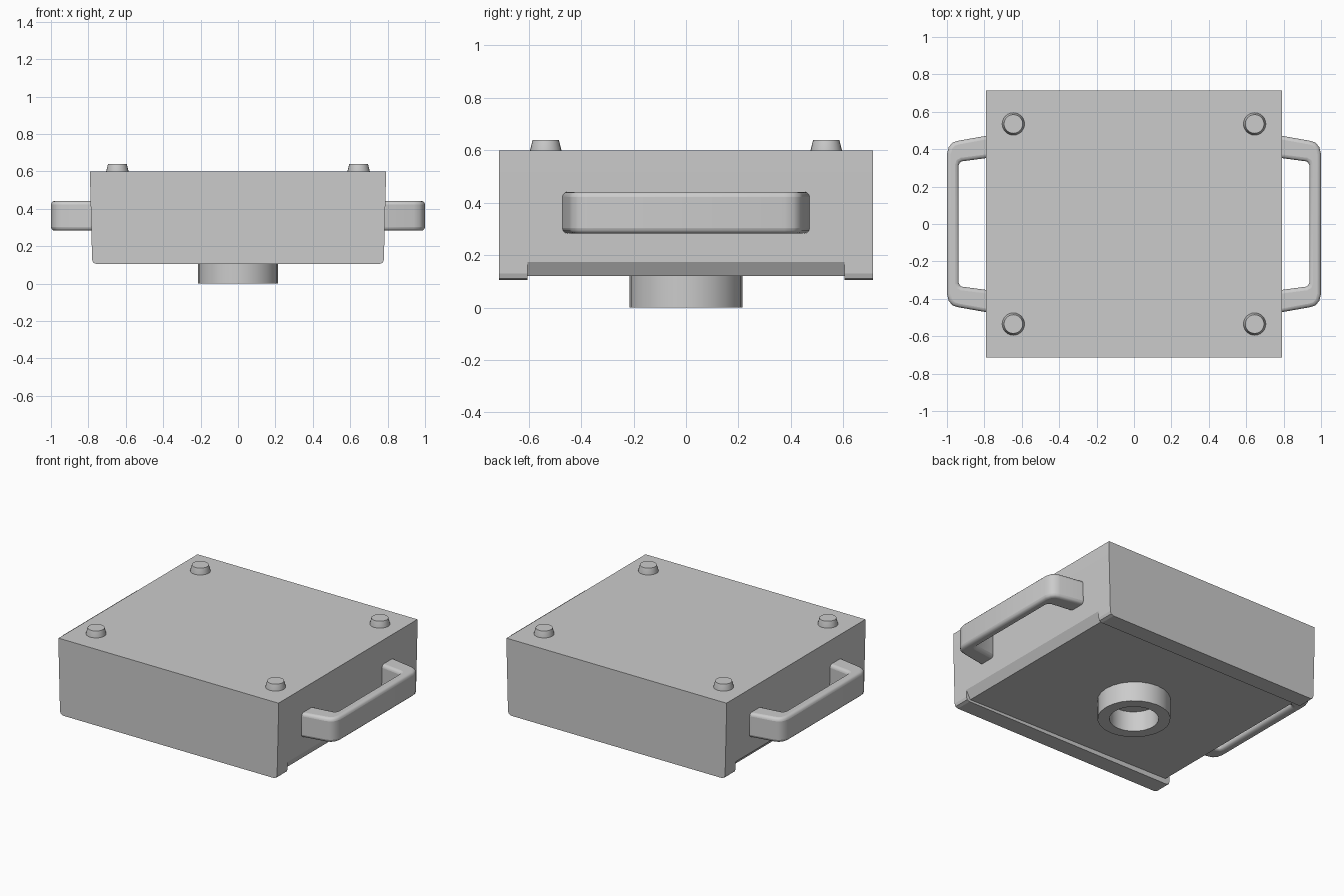
import bpy, bmesh, math

if "Cube" in bpy.data.objects:
    bpy.data.objects.remove(bpy.data.objects["Cube"])


def make_object(name, bm):
    bmesh.ops.recalc_face_normals(bm, faces=bm.faces)
    me = bpy.data.meshes.new(name)
    bm.to_mesh(me)
    bm.free()
    ob = bpy.data.objects.new(name, me)
    bpy.context.collection.objects.link(ob)
    return ob


def prism(name, outline, axis, a, b):
    """Extrude a 2D outline along y (outline is x,z) or z (outline is x,y)."""
    bm = bmesh.new()
    put = (lambda u, v, w: (u, w, v)) if axis == 'Y' else (lambda u, v, w: (u, v, w))
    face = bm.faces.new([bm.verts.new(put(u, v, a)) for u, v in outline])
    ext = bmesh.ops.extrude_face_region(bm, geom=[face])
    shift = (0, b - a, 0) if axis == 'Y' else (0, 0, b - a)
    verts = [g for g in ext['geom'] if isinstance(g, bmesh.types.BMVert)]
    bmesh.ops.translate(bm, vec=shift, verts=verts)
    return make_object(name, bm)


def lathe(name, profile, sides, x=0, y=0):
    """Closed ring or capped solid from a list of (radius, z)."""
    bm = bmesh.new()
    rings = [[bm.verts.new((r * math.cos(2 * math.pi * i / sides),
                            r * math.sin(2 * math.pi * i / sides), z))
              for i in range(sides)] for r, z in profile]
    for lo, hi in zip(rings, rings[1:]):
        for i in range(sides):
            j = (i + 1) % sides
            bm.faces.new((lo[i], lo[j], hi[j], hi[i]))
    for ring in (rings[0], rings[-1]):
        bm.faces.new(ring)
    ob = make_object(name, bm)
    ob.location = (x, y, 0)
    return ob


def activate(ob):
    bpy.ops.object.select_all(action='DESELECT')
    ob.select_set(True)
    bpy.context.view_layer.objects.active = ob


def smooth(ob):
    activate(ob)
    bpy.ops.object.shade_smooth_by_angle(angle=math.radians(35))


# Body: slightly tapered box with rounded lower corners
half = [(0.79, 0.60), (0.79, 0.52), (0.78, 0.13), (0.774, 0.112), (0.755, 0.105)]
body = prism("body", half + [(-x, z) for x, z in reversed(half)], 'Y', -0.713, 0.713)

# Recess between the two skids, with sloped ends
slot = [(0.85, 0.0), (0.85, 0.18), (0.784, 0.18), (0.75, 0.12),
        (-0.75, 0.14), (-0.784, 0.18), (-0.85, 0.18), (-0.85, 0.0)]
cutter = prism("slot_cutter", slot, 'Y', -0.605, 0.605)
cutter.hide_render = True
mod = body.modifiers.new("slot", 'BOOLEAN')
mod.operation = 'DIFFERENCE'
mod.solver = 'EXACT'
mod.object = cutter
activate(body)
bpy.ops.object.modifier_apply(modifier=mod.name)
bpy.data.objects.remove(cutter)

# Collar under the body
collar = lathe("bottom_collar",
               [(0.145, 0.15), (0.145, 0.0), (0.215, 0.0), (0.215, 0.15)], 24)
smooth(collar)

# Four pegs on top
for sx in (-1, 1):
    for sy in (-1, 1):
        peg = lathe("top_peg", [(0.06, 0.59), (0.06, 0.60), (0.05, 0.64)], 24,
                    sx * 0.645, sy * 0.535)
        smooth(peg)

# Side handles: bracket outline extruded upward with rounded edges
outer = [(0.77, 0.475), (0.94, 0.445), (0.97, 0.435), (0.99, 0.412), (1.0, 0.375)]
inner = [(0.937, 0.315), (0.932, 0.328), (0.92, 0.335), (0.77, 0.355)]
arm = outer[::-1] + inner[::-1]
outline = (outer + [(x, -y) for x, y in reversed(outer)]
           + [(x, -y) for x, y in reversed(inner)] + inner)
for side, label in ((1, "right"), (-1, "left")):
    handle = prism(label + "_handle", [(side * x, y) for x, y in outline], 'Z', 0.283, 0.442)
    bev = handle.modifiers.new("round", 'BEVEL')
    bev.width = 0.02
    bev.segments = 3
    bev.limit_method = 'ANGLE'
    bev.angle_limit = math.radians(60)
    smooth(handle)
